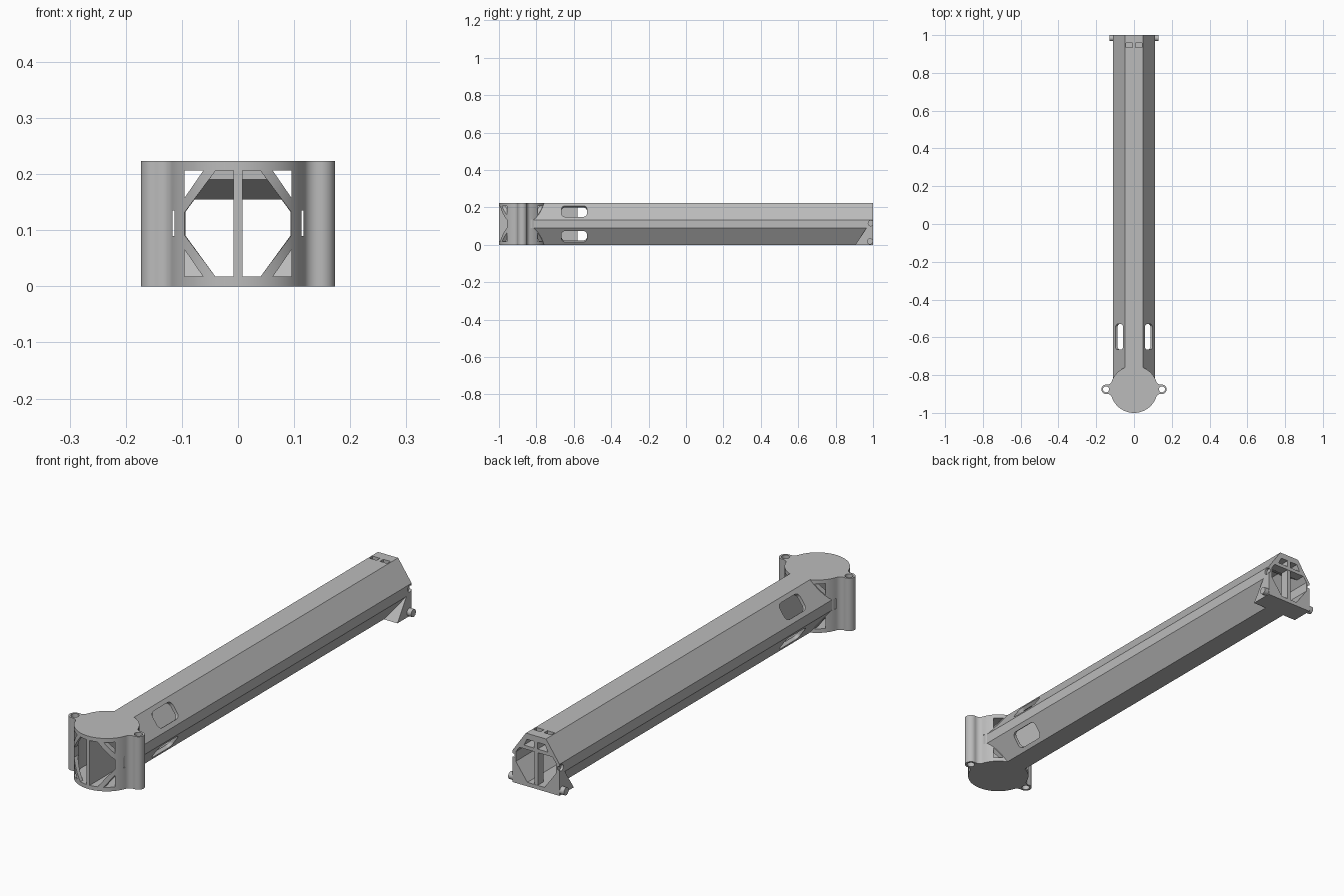
import bpy, bmesh
from math import sin, cos, radians, atan2, degrees, sqrt
from mathutils import Matrix, Vector

if "Cube" in bpy.data.objects:
    bpy.data.objects.remove(bpy.data.objects["Cube"], do_unlink=True)

grey = bpy.data.materials.new("plain grey")
grey.use_nodes = True
grey.diffuse_color = (0.5, 0.5, 0.5, 1)
grey.node_tree.nodes["Principled BSDF"].inputs["Base Color"].default_value = (0.5, 0.5, 0.5, 1)

H, HUB_Y, HUB_R, EAR_X, EAR_R = 0.223, -0.875, 0.125, 0.148, 0.025
WALL = 0.017


def make(name, bm):
    bmesh.ops.recalc_face_normals(bm, faces=bm.faces)
    mesh = bpy.data.meshes.new(name)
    bm.to_mesh(mesh)
    bm.free()
    mesh.materials.append(grey)
    ob = bpy.data.objects.new(name, mesh)
    bpy.context.collection.objects.link(ob)
    return ob


def prism(name, pts, axis, a, b):
    """Extrude a 2D profile along an axis from a to b."""
    place = {"x": lambda u, v: (a, u, v), "y": lambda u, v: (u, a, v), "z": lambda u, v: (u, v, a)}[axis]
    bm = bmesh.new()
    face = bm.faces.new([bm.verts.new(place(u, v)) for u, v in pts])
    top = bmesh.ops.extrude_face_region(bm, geom=[face])["geom"]
    step = Vector([(b - a) if c == axis else 0 for c in "xyz"])
    bmesh.ops.translate(bm, vec=step, verts=[g for g in top if isinstance(g, bmesh.types.BMVert)])
    return make(name, bm)


def rect(u0, u1, v0, v1):
    return [(u0, v0), (u1, v0), (u1, v1), (u0, v1)]


def arc(cx, cy, r, a0, a1, n):
    return [(cx + r * cos(radians(a0 + (a1 - a0) * i / n)),
             cy + r * sin(radians(a0 + (a1 - a0) * i / n))) for i in range(n + 1)]


def circle(cx, cy, r, n=32):
    return arc(cx, cy, r, 0, 360, n)[:-1]


def combine(ob, other, op="DIFFERENCE"):
    """Apply a boolean and discard the helper."""
    mod = ob.modifiers.new("cut", "BOOLEAN")
    mod.object, mod.operation, mod.solver = other, op, "EXACT"
    bpy.context.view_layer.update()
    mesh = bpy.data.meshes.new_from_object(ob.evaluated_get(bpy.context.evaluated_depsgraph_get()))
    ob.modifiers.clear()
    ob.data = mesh
    bpy.data.objects.remove(other, do_unlink=True)


def octagon(flat, half, low, z0, z1):
    right = [(flat, z0), (half, low), (half, H - low), (flat, z1)]
    return right + [(-x, z) for x, z in reversed(right)]


def flip(pts, sx, up):
    return [(sx * x, z if up else H - z) for x, z in pts]


# Hub outline: disc with two ears joined by concave fillets
f = 0.025
d1, d2 = HUB_R + f, EAR_R + f
fx = (d1 ** 2 - d2 ** 2 + EAR_X ** 2) / (2 * EAR_X)
fy = sqrt(d1 ** 2 - fx ** 2)
t1, t2 = degrees(atan2(fy, fx)), degrees(atan2(fy, fx - EAR_X))
quarter = (arc(EAR_X, 0, EAR_R, 0, t2, 10) + arc(fx, fy, f, t2 + 180, t1 + 180, 8)[1:]
           + arc(0, 0, HUB_R, t1, 90, 16)[1:])
half = quarter + [(-x, y) for x, y in reversed(quarter[:-1])]
outline = half + [(x, -y) for x, y in reversed(half[1:-1])]
body = prism("arm_body", [(x, y + HUB_Y) for x, y in outline], "z", 0, H)

# Octagonal beam and squared lower corners at the back end
combine(body, prism("beam", octagon(0.047, 0.11, 0.09, 0, H), "y", HUB_Y, 1), "UNION")
combine(body, prism("gusset", [(0.905, 0), (1, 0), (1, 0.09), (0.965, 0.09)], "x", -0.11, 0.11), "UNION")

# Hollow out hub and beam
inner = octagon(0.04, 0.094, 0.091, WALL, H - WALL)
combine(body, prism("beam_hollow", inner, "y", HUB_Y, 1.1))
combine(body, prism("hub_hollow", circle(0, HUB_Y, 0.109, 64), "z", WALL, H - WALL))

# Hub windows, ear holes, side slits and beam windows
window = [(0.008, WALL), (0.04, WALL), (0.095, 0.091), (0.095, H - 0.091), (0.04, H - WALL), (0.008, H - WALL)]
corner = [(0.062, H - WALL), (0.095, H - WALL), (0.095, 0.158)]
for sx in (-1, 1):
    combine(body, prism("window", flip(window, sx, True), "y", -1.1, HUB_Y))
    combine(body, prism("ear_hole", circle(sx * EAR_X, HUB_Y, 0.016), "z", -0.1, 0.4))
    combine(body, prism("slit", flip(rect(0.113, 0.117, 0.09, 0.135), sx, True), "y", -1.1, -0.7))
    combine(body, prism("pin_socket", circle(0.988, 0.115, 0.014, 20), "x", sx * 0.1, sx * 0.2))
    for up in (True, False):
        combine(body, prism("corner", flip(corner, sx, up), "y", -1.1, -0.7))
        # Rounded window through the sloping wall
        ends = []
        for cu, cv, a in ((0.0475, 0.016, 0), (-0.0475, 0.016, 90), (-0.0475, -0.016, 180), (0.0475, -0.016, 270)):
            ends += arc(cu, cv, 0.02, a, a + 90, 6)
        cut = prism("beam_window", [(v, u) for u, v in ends], "z", -0.035, 0.035)
        side = 1 if up else -1
        normal = Vector((sx * 0.813, 0, side * 0.582))
        along = Vector((0, 1, 0))
        cross = along.cross(normal)
        m = Matrix((cross, along, normal)).transposed().to_4x4()
        m.translation = (sx * 0.0785, -0.5975, H / 2 + side * 0.0675)
        cut.data.transform(m)
        combine(body, cut)

# Strap block under the roof at the back end
block = prism("strap_block", [(0.9, 0.21), (0.9, 0.19), (0.96, 0.155), (1, 0.155), (1, 0.21)], "x", -0.1, 0.1)
combine(block, prism("clip", octagon(0.043, 0.098, 0.091, 0.014, H - 0.014), "y", 0.8, 1.1), "INTERSECT")
for sx in (-1, 1):
    for part in (body, block):
        combine(part, prism("top_slot", rect(sx * 0.008, sx * 0.042, 0.935, 0.957), "z", 0.172, 0.3))
    combine(block, prism("back_slot", flip([(0.008, 0.17), (0.056, 0.17), (0.042, 0.198), (0.008, 0.198)], sx, True),
                         "y", 0.936, 1.1))

# Centre ribs
front_rib = prism("front_rib", rect(-0.008, 0.008, 0.01, 0.213), "y", -0.985, -0.58)
back_rib = prism("back_rib", rect(-0.008, 0.008, 0.01, 0.16), "y", 0.96, 0.999)

# Hinge pins
pins = [prism(n, circle(0.984, 0.018, 0.016, 24), "x", sx * 0.1, sx * 0.13)
        for n, sx in (("left_pin", 1), ("right_pin", -1))]

bpy.ops.object.select_all(action="DESELECT")
for ob in [body, block, front_rib, back_rib] + pins:
    ob.select_set(True)
bpy.context.view_layer.objects.active = body
bpy.ops.object.shade_smooth_by_angle(angle=radians(25))
